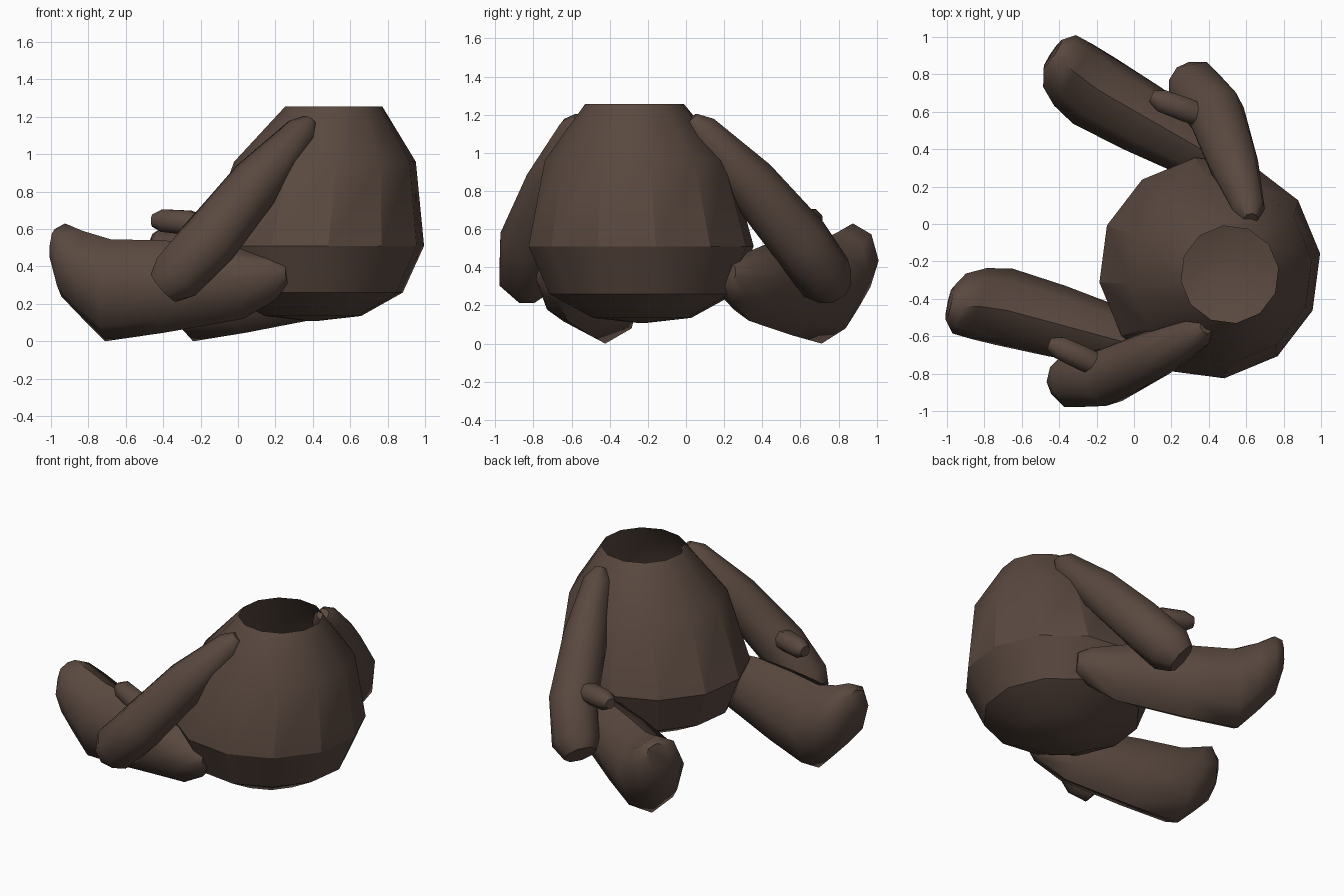
import bpy, bmesh, math
from mathutils import Vector

if "Cube" in bpy.data.objects:
    bpy.data.objects.remove(bpy.data.objects["Cube"])

# One brown plush colour
fur = bpy.data.materials.new("dark_brown")
fur.diffuse_color = (0.10, 0.065, 0.05, 1)
fur.use_nodes = True
fur.node_tree.nodes["Principled BSDF"].inputs["Base Color"].default_value = fur.diffuse_color

# Symmetry plane: the figure is turned about 22 degrees
MID = Vector((0.5, -0.26, 0))
ANG = math.radians(67.5)
N = Vector((math.cos(ANG), math.sin(ANG), 0))
UP = Vector((0, 0, 1))


def mirror(p):
    return p - 2 * (p - MID).dot(N) * N


def loft(name, rings, cap_end=True, smooth=50):
    """Skin a list of point rings into one object."""
    bm = bmesh.new()
    loops = [[bm.verts.new(p) for p in ring] for ring in rings]
    n = len(loops[0])
    for a, b in zip(loops, loops[1:]):
        for i in range(n):
            j = (i + 1) % n
            bm.faces.new((a[i], a[j], b[j], b[i]))
    bm.faces.new(loops[0][::-1])
    if cap_end:
        bm.faces.new(loops[-1])
    bmesh.ops.recalc_face_normals(bm, faces=bm.faces[:])
    me = bpy.data.meshes.new(name)
    bm.to_mesh(me)
    bm.free()
    me.materials.append(fur)
    ob = bpy.data.objects.new(name, me)
    bpy.context.collection.objects.link(ob)
    bpy.ops.object.select_all(action='DESELECT')
    ob.select_set(True)
    bpy.context.view_layer.objects.active = ob
    bpy.ops.object.shade_smooth_by_angle(angle=math.radians(smooth))
    return ob


def pair(name, rings):
    """Limb plus its mirrored twin."""
    loft(name + "_near", rings)
    loft(name + "_far", [[mirror(p) for p in r] for r in rings])


def ring(c, u, v, n=8, phase=0.0):
    return [c + u * math.cos(phase + math.tau * i / n) + v * math.sin(phase + math.tau * i / n)
            for i in range(n)]


def tube(path, n=8):
    """Rings of given radius square to a path of (x, y, z, r)."""
    pts = [Vector(p[:3]) for p in path]
    out = []
    for i, p in enumerate(path):
        t = (pts[min(i + 1, len(pts) - 1)] - pts[max(i - 1, 0)]).normalized()
        u = t.cross(UP).normalized()
        out.append(ring(pts[i], u * p[3], u.cross(t) * p[3], n, math.pi / n))
    return out


# Torso: leaning twelve-sided pear, open at the neck (x, y, z, radius)
torso = [(0.40, -0.23, 0.108, 0.02), (0.40, -0.23, 0.135, 0.26), (0.395, -0.23, 0.26, 0.49),
         (0.405, -0.235, 0.51, 0.595), (0.465, -0.255, 0.96, 0.49), (0.512, -0.27, 1.255, 0.262)]
loft("torso", [ring(Vector((x, y, z)), Vector((r, 0, 0)), Vector((0, r, 0)), 12, math.radians(7.5))
               for x, y, z, r in torso], cap_end=False, smooth=28)

# Arms with blunt hands
pair("arm", tube([(0.385, -0.55, 1.18, 0.04), (0.34, -0.58, 1.12, 0.09), (0.10, -0.70, 0.85, 0.14),
                  (-0.15, -0.82, 0.54, 0.158), (-0.33, -0.835, 0.345, 0.155),
                  (-0.395, -0.82, 0.285, 0.105)]))

# Thumbs
pair("thumb", tube([(-0.16, -0.77, 0.60, 0.06), (-0.27, -0.72, 0.635, 0.07),
                    (-0.40, -0.66, 0.645, 0.065), (-0.455, -0.64, 0.645, 0.035)], 8))

# Legs: sections as (top x, top z, bottom x, bottom z, half width), ending in upturned feet
leg = [(0.26, 0.42, 0.27, 0.30, 0.05), (0.18, 0.46, 0.20, 0.22, 0.11),
       (-0.10, 0.52, 0.03, 0.12, 0.155), (-0.42, 0.54, -0.40, 0.045, 0.195),
       (-0.68, 0.545, -0.71, 0.0, 0.21), (-0.83, 0.59, -0.83, 0.12, 0.195),
       (-0.925, 0.63, -0.945, 0.24, 0.165), (-0.98, 0.60, -0.995, 0.42, 0.09)]


def leg_y(x):
    return -0.635 - 0.27 * max(x, -0.76)


side = Vector((0.22, 0.97, 0))
rings = []
for tx, tz, bx, bz, w in leg:
    top = Vector((tx, leg_y(tx) - 0.01, tz))
    bot = Vector((bx, leg_y(bx) + 0.02, bz))
    rings.append(ring((top + bot) / 2, side * w, (top - bot) / 2))
pair("leg", rings)
